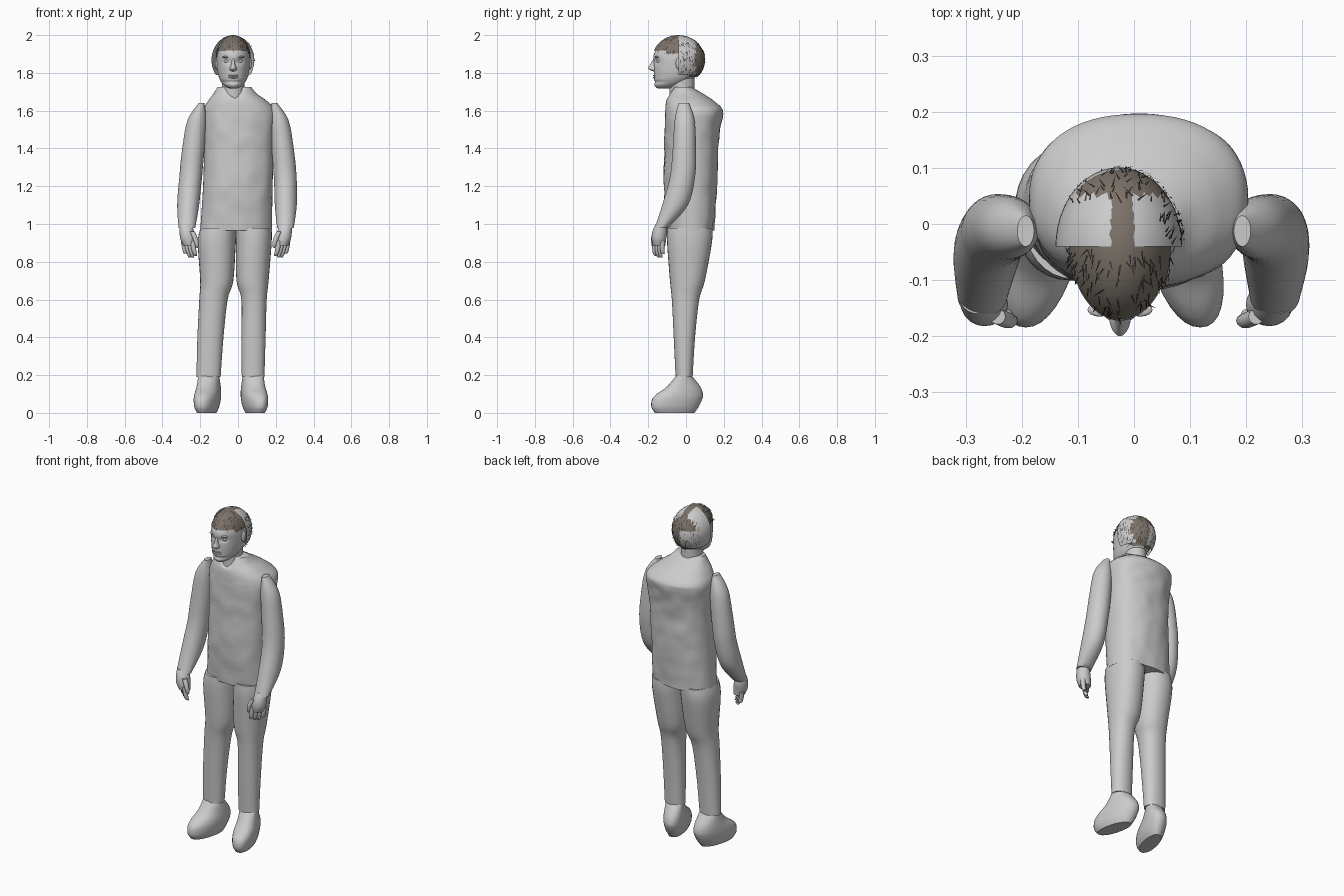
import bpy, bmesh, math, random
from mathutils import Vector, noise

random.seed(4)
if "Cube" in bpy.data.objects:
    bpy.data.objects.remove(bpy.data.objects["Cube"])


def material(name, r, g, b):
    m = bpy.data.materials.new(name)
    m.use_nodes = True
    m.diffuse_color = (r, g, b, 1)
    m.node_tree.nodes["Principled BSDF"].inputs["Base Color"].default_value = (r, g, b, 1)
    return m


GREY = material("plain grey", 0.6, 0.6, 0.6)
BROWN = material("hair brown", 0.2, 0.17, 0.14)
DARK = material("dark strand brown", 0.05, 0.04, 0.035)


def finish(bm, name, mats=(GREY,)):
    bmesh.ops.recalc_face_normals(bm, faces=bm.faces)
    mesh = bpy.data.meshes.new(name)
    bm.to_mesh(mesh)
    bm.free()
    obj = bpy.data.objects.new(name, mesh)
    bpy.context.collection.objects.link(obj)
    for m in mats:
        mesh.materials.append(m)
    bpy.ops.object.select_all(action="DESELECT")
    obj.select_set(True)
    bpy.context.view_layer.objects.active = obj
    bpy.ops.object.shade_smooth_by_angle(angle=math.radians(50))
    return obj


def spline(a, b, c, d, t):
    return 0.5 * (2 * b + (c - a) * t + (2 * a - 5 * b + 4 * c - d) * t * t
                  + (3 * b - a - 3 * c + d) * t ** 3)


def loft(name, rings, power=2.0, sides=32, steps=5, warp=None):
    """Smooth skin through level rings given as (z, x0, x1, y0, y1)."""
    rows = []
    for i in range(len(rings) - 1):
        q = [rings[max(0, min(len(rings) - 1, i + k))] for k in (-1, 0, 1, 2)]
        rows += [[spline(*v, s / steps) for v in zip(*q)] for s in range(steps)]
    rows.append(rings[-1])
    bm, loops = bmesh.new(), []
    for z, x0, x1, y0, y1 in rows:
        loop = []
        for k in range(sides):
            a = 2 * math.pi * k / sides
            c, s = math.cos(a), math.sin(a)
            p = Vector(((x0 + x1) / 2 + (x1 - x0) / 2 * math.copysign(abs(c) ** (2 / power), c),
                        (y0 + y1) / 2 + (y1 - y0) / 2 * math.copysign(abs(s) ** (2 / power), s), z))
            loop.append(bm.verts.new(warp(p) if warp else p))
        loops.append(loop)
    for a, b in zip(loops, loops[1:]):
        for k in range(sides):
            j = (k + 1) % sides
            bm.faces.new((a[k], a[j], b[j], b[k]))
    bm.faces.new(loops[0])
    bm.faces.new(loops[-1])
    return finish(bm, name)


def ball(name, centre, radii, keep=None, paint=None, segs=32):
    """Ellipsoid, optionally trimmed and painted by position rules."""
    bm = bmesh.new()
    bmesh.ops.create_uvsphere(bm, u_segments=segs, v_segments=segs // 2, radius=1)
    for v in bm.verts:
        v.co = Vector(centre) + Vector(v.co[i] * radii[i] for i in range(3))
    if keep:
        gone = [f for f in bm.faces if not keep(f.calc_center_median())]
        bmesh.ops.delete(bm, geom=gone, context="FACES")
    if paint:
        for f in bm.faces:
            f.material_index = paint(f.calc_center_median())
    return finish(bm, name, (GREY, BROWN))


# Jacket body with soft creases and a notched collar
def crease(p):
    p.y += 0.006 * noise.noise(p * 14) * (1 if p.z < 1.6 else 0)
    if p.z > 1.66 and p.y < 0:
        p.z -= 0.055 * max(0, 1 - abs(p.x + 0.015) / 0.05) * (p.z - 1.66) / 0.065
    return p


loft("jacket_body", [
    (0.965, -0.20, 0.18, -0.10, 0.148), (1.2, -0.185, 0.183, -0.118, 0.165),
    (1.4, -0.18, 0.19, -0.115, 0.17), (1.52, -0.185, 0.20, -0.115, 0.182),
    (1.6, -0.185, 0.20, -0.11, 0.196), (1.65, -0.16, 0.155, -0.105, 0.15),
    (1.69, -0.13, 0.10, -0.09, 0.09), (1.725, -0.108, 0.07, -0.068, 0.03)],
    power=2.3, sides=64, steps=8, warp=crease)

# Trouser legs
loft("left_leg", [
    (0.19, 0.02, 0.14, -0.055, 0.035), (0.4, 0.018, 0.146, -0.065, 0.048),
    (0.6, 0.018, 0.152, -0.075, 0.07), (0.7, -0.008, 0.162, -0.085, 0.1),
    (0.9, -0.012, 0.178, -0.1, 0.137), (0.98, -0.014, 0.178, -0.098, 0.14)], power=2.2)
loft("right_leg", [
    (0.19, -0.22, -0.092, -0.055, 0.035), (0.4, -0.215, -0.077, -0.065, 0.048),
    (0.6, -0.205, -0.055, -0.075, 0.07), (0.7, -0.2, -0.025, -0.085, 0.1),
    (0.9, -0.213, -0.012, -0.1, 0.137), (0.98, -0.198, -0.01, -0.098, 0.14)], power=2.2)

# Shoes, sleeves and hands on both sides
SHOE = [(0, 0.045, -0.165, 0.045), (0.03, 0.058, -0.183, 0.065), (0.07, 0.064, -0.18, 0.085),
        (0.1, 0.064, -0.155, 0.09), (0.14, 0.06, -0.1, 0.075), (0.2, 0.054, -0.05, 0.028)]
SLEEVE = [(1.64, 0.178, 0.208, -0.04, 0.015), (1.55, 0.168, 0.267, -0.06, 0.045),
          (1.4, 0.177, 0.295, -0.07, 0.053), (1.25, 0.19, 0.31, -0.085, 0.048),
          (1.1, 0.195, 0.311, -0.126, 0.01), (0.98, 0.207, 0.295, -0.165, -0.095)]
PALM = [(1.0, 0.22, 0.285, -0.16, -0.105), (0.96, 0.208, 0.285, -0.178, -0.1),
        (0.92, 0.2, 0.28, -0.182, -0.105), (0.885, 0.2, 0.265, -0.175, -0.11)]

for side, label in ((1, "left"), (-1, "right")):
    def mirrored(rings, shift=0.0):
        out = []
        for z, x0, x1, y0, y1 in rings:
            lo, hi = sorted((side * (x0 + shift), side * (x1 + shift)))
            out.append((z, lo, hi, y0, y1))
        return out

    ankle = 0.082 if side > 0 else 0.157

    def turn_out(p):
        p.x -= side * (p.y + 0.02) * 0.22
        return p

    loft(label + "_shoe", mirrored([(z, ankle - w, ankle + w, a, b) for z, w, a, b in SHOE]),
         power=2.2, warp=turn_out)
    hand_shift = 0 if side > 0 else 0.025

    def swing(p):
        if side < 0:
            p.x -= 0.018 * max(0, 1.25 - p.z) / 0.25
        return p

    loft(label + "_sleeve", mirrored(SLEEVE), warp=swing)
    loft(label + "_palm", mirrored(PALM, hand_shift), sides=20)
    for i in range(4):
        x, y = 0.207 + 0.016 * i, -0.165 + 0.014 * i
        tip = 0.83 - 0.008 * (i in (1, 2)) + 0.012 * (i == 3)
        path = [(0.91, x + 0.008, y, 0.014), (0.875, x + 0.004, y - 0.002, 0.013),
                (0.845, x - 0.003, y, 0.011), (tip + 0.004, x - 0.008, y + 0.005, 0.008),
                (tip, x - 0.009, y + 0.006, 0.002)]
        loft(f"{label}_finger_{i + 1}", mirrored(
            [(z, a - r, a + r, b - r, b + r) for z, a, b, r in path], hand_shift), sides=10, steps=3)
    thumb = [(0.96, 0.218, -0.165, 0.014), (0.92, 0.2, -0.172, 0.014),
             (0.885, 0.192, -0.172, 0.01), (0.872, 0.191, -0.171, 0.002)]
    loft(label + "_thumb", mirrored(
        [(z, a - r, a + r, b - r, b + r) for z, a, b, r in thumb], hand_shift), sides=10, steps=3)

# Neck and head with sunken eye sockets
MID = -0.025
loft("neck", [(z, MID - w, MID + w, a, b) for z, w, a, b in (
    (1.62, 0.07, -0.09, 0.06), (1.7, 0.06, -0.088, 0.045), (1.8, 0.06, -0.09, 0.045))])


def socket(p):
    if p.y < -0.08:
        for s in (-1, 1):
            d = math.hypot((p.x - MID - s * 0.035) / 0.02, (p.z - 1.862) / 0.014)
            p.y += 0.011 * math.exp(-d * d)
        p.y += 0.006 * math.exp(-((p.z - 1.752) / 0.008) ** 2)
    return p


loft("head", [(z, MID - w, MID + w, a, b) for z, w, a, b in (
    (1.718, 0.022, -0.15, -0.07), (1.73, 0.045, -0.165, -0.03), (1.755, 0.066, -0.17, 0.02),
    (1.79, 0.08, -0.17, 0.06), (1.84, 0.087, -0.17, 0.08), (1.9, 0.086, -0.17, 0.088),
    (1.95, 0.068, -0.137, 0.06), (1.985, 0.035, -0.085, 0.01), (1.993, 0.008, -0.05, -0.03))],
    sides=64, steps=8, warp=socket)
loft("nose", [(z, MID - w, MID + w, a, -0.13) for z, w, a in (
    (1.806, 0.006, -0.168), (1.815, 0.019, -0.19), (1.826, 0.018, -0.2),
    (1.845, 0.011, -0.19), (1.875, 0.009, -0.172))], sides=20)
for s, label in ((-1, "right"), (1, "left")):
    ball(label + "_eye", (MID + s * 0.035, -0.142, 1.862), (0.015, 0.014, 0.009), segs=16)
    ball(label + "_brow", (MID + s * 0.036, -0.153, 1.884), (0.022, 0.012, 0.005), segs=16)
    ball(label + "_ear", (MID + s * 0.088, -0.035, 1.85), (0.01, 0.02, 0.033), segs=16)
for z, h, label in ((1.786, 0.005, "upper"), (1.776, 0.006, "lower")):
    ball(label + "_lip", (MID, -0.163, z), (0.027, 0.012, h), segs=16)

# Cropped hair, with a bare wider shell round the back of the skull
CROWN = (MID, -0.04, 1.87)


def hairline(p):
    if p.y < -0.1:
        return p.z > 1.925
    return p.z > (1.9 if p.y < -0.03 else 1.78)


ball("hair_cap", CROWN, (0.094, 0.14, 0.13), hairline, lambda p: 1, segs=48)
ball("hair_shell", (MID - 0.002, -0.04, 1.868), (0.113, 0.141, 0.131),
     lambda p: p.y > -0.04 and p.z > 1.79,
     lambda p: int(p.y > 0.05 and (p.x > MID or p.z > 1.9)), segs=48)

# Loose strands lying over the cap
bm = bmesh.new()
while len(bm.faces) < 260:
    n = Vector(random.gauss(0, 1) for _ in range(3)).normalized()
    root = Vector(CROWN) + Vector((n.x * 0.096, n.y * 0.142, n.z * 0.131))
    if not hairline(root) or (-0.04 < root.y < 0.03 and root.x < 0.03):
        continue
    if root.y > -0.04:
        root.x += n.x * 0.018
    flow = Vector((random.gauss(0, 0.5), -n.z if root.y < -0.04 else n.z, -0.7))
    flow = (flow - n * flow.dot(n)).normalized()
    across = n.cross(flow) * 0.002
    tip = root + flow * random.uniform(0.015, 0.03) + n * 0.002
    bm.faces.new([bm.verts.new(v) for v in (root - across, root + across, tip)])
finish(bm, "hair_strands", (DARK,))
